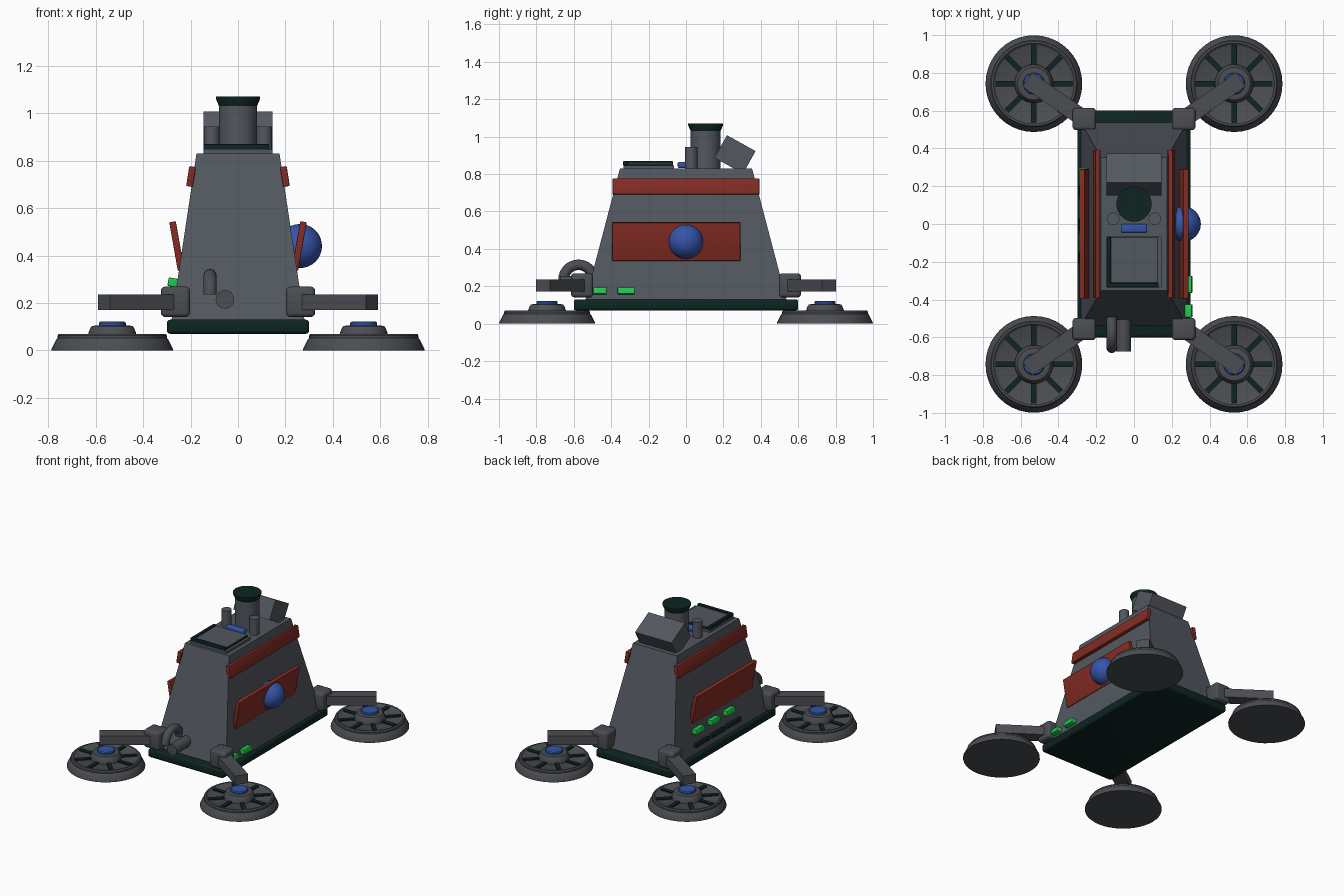
import bpy, bmesh, math
from mathutils import Vector, Matrix

if "Cube" in bpy.data.objects:
    bpy.data.objects.remove(bpy.data.objects["Cube"], do_unlink=True)


def material(name, r, g, b):
    m = bpy.data.materials.new(name)
    m.use_nodes = True
    m.diffuse_color = (r, g, b, 1)
    node = next(n for n in m.node_tree.nodes if n.type == 'BSDF_PRINCIPLED')
    node.inputs["Base Color"].default_value = (r, g, b, 1)
    return m


HULL = material("hull grey", .085, .095, .115)
METAL = material("metal grey", .07, .075, .085)
DARK = material("dark green", .004, .018, .016)
RED = material("brick red", .23, .025, .017)
BLUE = material("blue", .035, .09, .4)
GREEN = material("bright green", .015, .6, .08)


def finish(name, bm, mat, smooth=True):
    bmesh.ops.recalc_face_normals(bm, faces=bm.faces)
    me = bpy.data.meshes.new(name)
    bm.to_mesh(me)
    bm.free()
    me.materials.append(mat)
    ob = bpy.data.objects.new(name, me)
    bpy.context.collection.objects.link(ob)
    if smooth:
        bpy.ops.object.select_all(action='DESELECT')
        ob.select_set(True)
        bpy.context.view_layer.objects.active = ob
        bpy.ops.object.shade_smooth_by_angle(angle=math.radians(35))
    return ob


def box(name, center, size, mat, axis='Z', angle=0, bevel=0):
    bm = bmesh.new()
    bmesh.ops.create_cube(bm, size=1)
    bmesh.ops.scale(bm, vec=size, verts=bm.verts)
    if bevel:
        bmesh.ops.bevel(bm, geom=bm.edges[:], offset=bevel, segments=3,
                        profile=.5, affect='EDGES')
    turn = Matrix.Rotation(math.radians(angle), 4, axis)
    bm.transform(Matrix.Translation(center) @ turn)
    return finish(name, bm, mat, bevel > 0)


def lathe(name, center, profile, mat, sides=32, turn=Matrix()):
    """Spin a list of (radius, height) points, closing both ends with caps."""
    bm = bmesh.new()
    rings = [[bm.verts.new((r * math.cos(math.tau * i / sides),
                            r * math.sin(math.tau * i / sides), z))
              for i in range(sides)] for r, z in profile]
    for a, b in zip(rings, rings[1:]):
        for i in range(sides):
            j = (i + 1) % sides
            bm.faces.new((a[i], a[j], b[j], b[i]))
    bm.faces.new(rings[0])
    bm.faces.new(rings[-1])
    bm.transform(Matrix.Translation(center) @ turn)
    return finish(name, bm, mat)


# Tapered hull on a rounded base slab
bm = bmesh.new()
bmesh.ops.create_cube(bm, size=2)
for v in bm.verts:
    top = v.co.z > 0
    v.co = (v.co.x * (.175 if top else .28), v.co.y * (.353 if top else .537),
            .83 if top else .13)
finish("hull", bm, HULL, False)
box("base_slab", (0, 0, .1), (.6, 1.2, .06), DARK, bevel=.015)

# Roof hatch with dark edging
box("hatch_seat", (0, -.2, .837), (.29, .27, .02), HULL)
box("hatch_edging", (-.005, -.2, .85), (.265, .262, .012), DARK)
box("hatch_panel", (.002, -.19, .855), (.246, .235, .014), HULL)
box("hatch_front_bar", (-.007, -.325, .858), (.275, .022, .024), DARK, bevel=.004)
box("hatch_side_bar", (-.134, -.203, .858), (.022, .265, .024), DARK, bevel=.004)

# Roof chimney, side pipes, button and tilted housing
lathe("chimney", (0, .105, 0), [(.08, .82), (.08, 1.03)], HULL)
lathe("chimney_cap", (0, .105, 0), [(.08, 1.03), (.093, 1.06), (.093, 1.07)], DARK)
for side, label in ((1, "left"), (-1, "right")):
    lathe(label + "_roof_pipe", (side * .11, .028, 0), [(.033, .82), (.033, .945)],
          HULL, 20)
box("roof_button", (0, -.022, .849), (.14, .045, .032), BLUE, bevel=.008)
box("roof_housing", (0, .262, .905), (.29, .175, .138), HULL, 'X', -29)

# Red side trim and armour panels
for side, label in ((1, "left"), (-1, "right")):
    box(label + "_upper_trim", (side * .198, 0, .733), (.028, .785, .085), RED,
        'Y', -9 * side, .004)
    box(label + "_side_panel", (side * .258, -.052, .44), (.028, .685, .208), RED,
        'Y', 10 * side, .004)

# Side dome
bm = bmesh.new()
bmesh.ops.create_uvsphere(bm, u_segments=32, v_segments=16, radius=.093)
bm.transform(Matrix.Translation((.261, 0, .44)))
finish("side_dome", bm, BLUE)

# Indicator lamps and vent slots
for i, (y, w) in enumerate(((-.46, .07), (-.32, .09))):
    box(f"left_lamp_{i + 1}", (.285, y, .174), (.045, w, .034), GREEN, 'Y', -9, .004)
for i in range(3):
    box(f"right_lamp_{i + 1}", (-.275, .25 - .175 * i, .287), (.04, .095, .036), GREEN,
        'Y', 9, .004)
    box(f"right_vent_{i + 1}", (-.277, .22 - .18 * i, .19), (.03, .15, .028), DARK,
        'Y', 9, .004)

# Front hose arch and nozzle
bm = bmesh.new()
rings = []
for i in range(17):
    a = math.pi * i / 16
    out = Vector((0, math.cos(a), math.sin(a)))
    rings.append([bm.verts.new(Vector((-.118, -.575, .235)) + out * .08
                  + (out * math.cos(t) + Vector((1, 0, 0)) * math.sin(t)) * .028)
                  for t in (math.tau * k / 16 for k in range(16))])
for a, b in zip(rings, rings[1:]):
    for k in range(16):
        m = (k + 1) % 16
        bm.faces.new((a[k], a[m], b[m], b[k]))
bm.faces.new(rings[0])
bm.faces.new(rings[-1])
finish("front_hose", bm, METAL)
lathe("front_nozzle", (-.055, -.5, .215), [(.039, 0), (.039, .174)], METAL, 24,
      Matrix.Rotation(math.pi / 2, 4, 'X'))

# Four corner legs: bracket, arm and wheel-like foot pad
for sx, lr in ((1, "left"), (-1, "right")):
    for sy, fb in ((-1, "front"), (1, "back")):
        leg = f"{fb}_{lr}_"
        box(leg + "bracket", (sx * .264, sy * .556, .205), (.123, .118, .128), METAL,
            bevel=.018)
        start, end = Vector((.264, .556)), Vector((.565, .765))
        mid, span = (start + end) / 2, end - start
        box(leg + "arm", (sx * mid.x, sy * mid.y, .203), (span.length, .09, .064),
            METAL, 'Z', sx * sy * math.degrees(math.atan2(span.y, span.x)))
        foot = (sx * .53, sy * .743, 0)
        lathe(leg + "foot_pad", foot,
              [(.256, 0), (.256, .006), (.235, .048), (.231, .052), (.231, .062),
               (.225, .07), (.214, .07), (.207, .062), (.2, .058)], METAL, 40)
        lathe(leg + "foot_hub", foot,
              [(.103, .055), (.1, .075), (.092, .095), (.086, .103), (.07, .105)],
              METAL)
        lathe(leg + "foot_button", foot,
              [(.057, .1), (.057, .115), (.052, .121)], BLUE, 24)
        for k in range(8):
            a = k * math.pi / 4
            box(f"{leg}foot_spoke_{k + 1}",
                (foot[0] + .152 * math.cos(a), foot[1] + .152 * math.sin(a), .06),
                (.105, .028, .014), DARK, 'Z', 45 * k)
